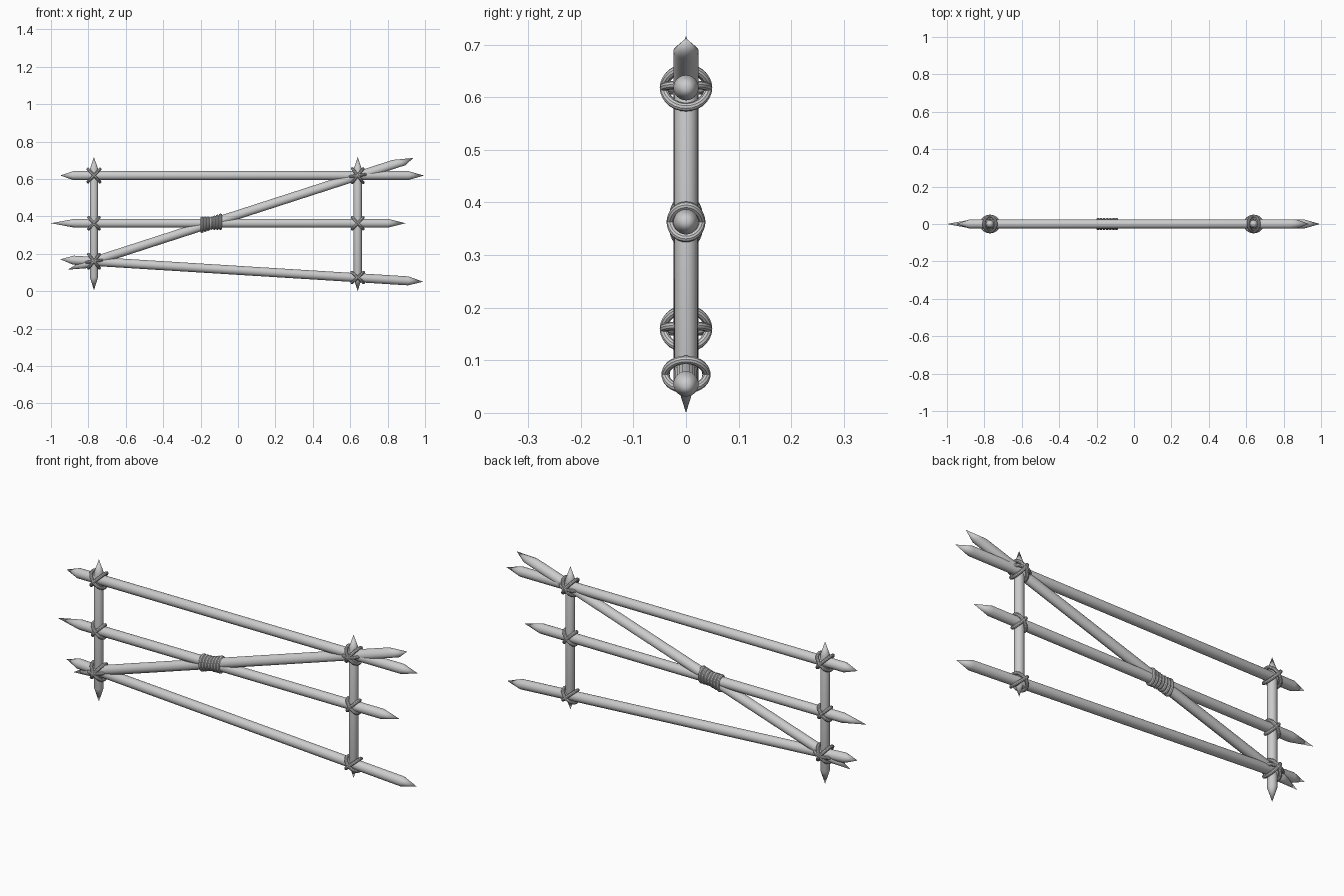
import bpy, bmesh, math
from mathutils import Vector

if "Cube" in bpy.data.objects:
    bpy.data.objects.remove(bpy.data.objects["Cube"])

SIDES = 24
R = 0.024
Y = Vector((0, 1, 0))


def finish(name, bm):
    bmesh.ops.recalc_face_normals(bm, faces=bm.faces)
    mesh = bpy.data.meshes.new(name)
    bm.to_mesh(mesh)
    bm.free()
    ob = bpy.data.objects.new(name, mesh)
    bpy.context.collection.objects.link(ob)
    bpy.ops.object.select_all(action='DESELECT')
    bpy.context.view_layer.objects.active = ob
    ob.select_set(True)
    bpy.ops.object.shade_smooth_by_angle(angle=math.radians(30))
    return ob


def pole(name, a, b, tip_a, tip_b, skew=0.0, r=R):
    """Round pole in the xz plane, sharpened at both ends; skew slants the cut at b."""
    a, b = Vector((a[0], 0, a[1])), Vector((b[0], 0, b[1]))
    d = (b - a).normalized()
    side = d.cross(Y)
    bm = bmesh.new()
    rings = []
    for centre, slant in ((a + d * tip_a, 0), (b - d * tip_b, skew)):
        ring = []
        for i in range(SIDES):
            t = math.tau * i / SIDES
            p = centre + side * (r * math.cos(t)) + Y * (r * math.sin(t))
            ring.append(bm.verts.new(p + d * (slant * side.z * math.cos(t) * -1)))
        rings.append(ring)
    va, vb = bm.verts.new(a), bm.verts.new(b)
    for i in range(SIDES):
        j = (i + 1) % SIDES
        bm.faces.new((rings[0][i], rings[0][j], rings[1][j], rings[1][i]))
        bm.faces.new((va, rings[0][j], rings[0][i]))
        bm.faces.new((vb, rings[1][i], rings[1][j]))
    return finish(name, bm)


def add_loop(bm, x, z, angle, along, deep, tube):
    """Oval rope loop; seen from the front it is a bar at the given angle."""
    u = Vector((math.cos(angle), 0, math.sin(angle)))
    w = u.cross(Y)
    n, m = 28, 10
    grid = []
    for i in range(n):
        t = math.tau * i / n
        out = (u * math.cos(t) / along + Y * math.sin(t) / deep).normalized()
        c = Vector((x, 0, z)) + u * (along * math.cos(t)) + Y * (deep * math.sin(t))
        grid.append([bm.verts.new(c + out * (tube * math.cos(math.tau * k / m))
                                  + w * (tube * math.sin(math.tau * k / m))) for k in range(m)])
    for i in range(n):
        for k in range(m):
            bm.faces.new((grid[i][k], grid[(i + 1) % n][k],
                          grid[(i + 1) % n][(k + 1) % m], grid[i][(k + 1) % m]))


def lashing(name, x, z, angles, along, deep, tube=0.008):
    bm = bmesh.new()
    for deg in angles:
        add_loop(bm, x, z, math.radians(deg), along, deep, tube)
    return finish(name, bm)


LX, RX = -0.77, 0.64

# upright posts
pole("left_post", (LX, 0.005), (LX, 0.717), 0.07, 0.065, r=0.022)
pole("right_post", (RX, 0.0), (RX, 0.717), 0.07, 0.065, r=0.022)

# rails and diagonal brace
pole("top_rail", (-0.95, 0.618), (0.995, 0.618), 0.07, 0.085)
pole("middle_rail", (-1.0, 0.363), (0.895, 0.363), 0.13, 0.095)
pole("bottom_rail", (-0.95, 0.17), (0.99, 0.05), 0.07, 0.08)
pole("diagonal_brace", (-0.91, 0.115), (0.937, 0.712), 0.10, 0.08, skew=0.03)

# crossed rope lashings at the joints
X = (47, -47)
STAR = (52, -52, 8)
lashing("top_left_lashing", LX, 0.618, X, 0.047, 0.042)
lashing("top_right_lashing", RX, 0.618, STAR, 0.047, 0.042)
lashing("bottom_left_lashing", LX, 0.16, STAR, 0.047, 0.042)
lashing("bottom_right_lashing", RX, 0.073, (42, -42), 0.042, 0.039)
for label, x in (("left", LX), ("right", RX)):
    lashing("middle_" + label + "_lashing", x, 0.363, X, 0.042, 0.029)

# coil of rope where the brace crosses the middle rail
bm = bmesh.new()
for i in range(7):
    dx = (i - 3) * 0.0165
    add_loop(bm, -0.143 + dx, 0.363 + dx * 0.163, math.pi / 2,
             0.026 + abs(dx) * 0.163, 0.023, 0.0095)
finish("centre_coil", bm)
